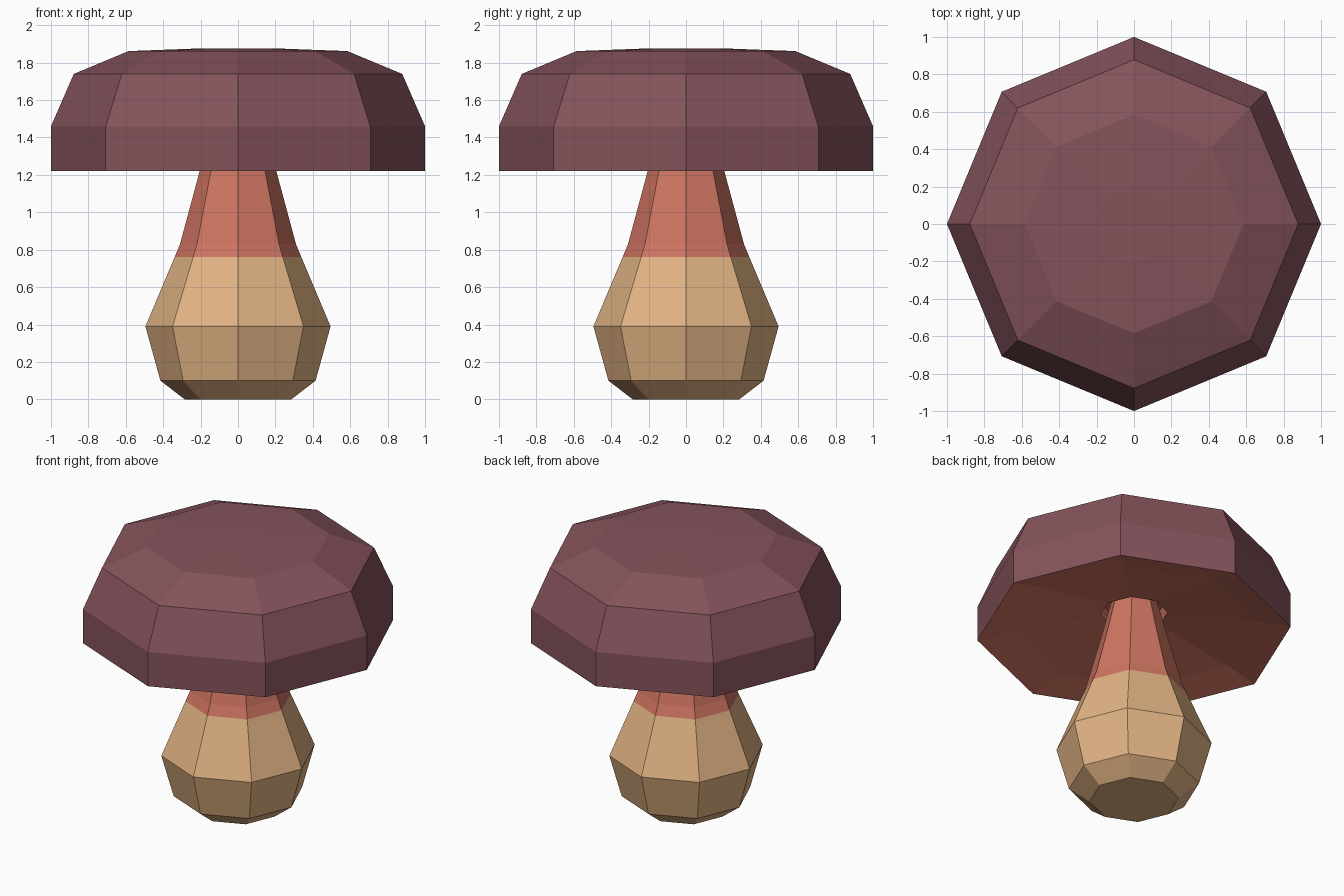
import bpy, bmesh, math

if "Cube" in bpy.data.objects:
    bpy.data.objects.remove(bpy.data.objects["Cube"])

SIDES = 8


def material(name, rgb):
    """Flat material from an sRGB 0-255 colour."""
    lin = [((c / 255 + 0.055) / 1.055) ** 2.4 for c in rgb]
    m = bpy.data.materials.new(name)
    m.diffuse_color = (*lin, 1)
    m.use_nodes = True
    m.node_tree.nodes["Principled BSDF"].inputs["Base Color"].default_value = m.diffuse_color
    return m


plum = material("plum_cap", (132, 83, 91))
red = material("coral_red", (208, 117, 98))
tan = material("tan_stem", (226, 180, 132))


def lathe(name, profile, mats, slots, cap_start=False, cap_end=False):
    """Eight-sided turned solid; slots gives the material of each profile band."""
    bm = bmesh.new()
    rings = []
    for r, z in profile:
        rings.append([bm.verts.new((r * math.cos(2 * math.pi * i / SIDES),
                                    r * math.sin(2 * math.pi * i / SIDES), z))
                      for i in range(SIDES)])
    for a, b, slot in zip(rings, rings[1:], slots):
        for i in range(SIDES):
            j = (i + 1) % SIDES
            bm.faces.new((a[i], a[j], b[j], b[i])).material_index = slot
    if cap_start:
        bm.faces.new(rings[0][::-1]).material_index = slots[0]
    if cap_end:
        bm.faces.new(rings[-1]).material_index = slots[-1]
    bmesh.ops.recalc_face_normals(bm, faces=bm.faces)
    mesh = bpy.data.meshes.new(name)
    bm.to_mesh(mesh)
    bm.free()
    for m in mats:
        mesh.materials.append(m)
    obj = bpy.data.objects.new(name, mesh)
    bpy.context.collection.objects.link(obj)
    return obj


# Stem: bulbous tan base, coral neck that runs up into the cap
lathe("stem",
      [(0.285, 0), (0.415, 0.10), (0.495, 0.39), (0.339, 0.76),
       (0.31, 0.83), (0.205, 1.22), (0.15, 1.44)],
      [tan, red], [0, 0, 0, 1, 1, 1], cap_start=True, cap_end=True)

# Cap: hollow coral underside with a small socket, plum dome on top
lathe("cap",
      [(0.20, 1.44), (0.215, 1.365), (0.78, 1.27), (1.0, 1.22),
       (1.0, 1.46), (0.878, 1.74), (0.585, 1.862), (0.21, 1.876)],
      [plum, red], [1, 1, 1, 0, 0, 0, 0], cap_start=True, cap_end=True)
